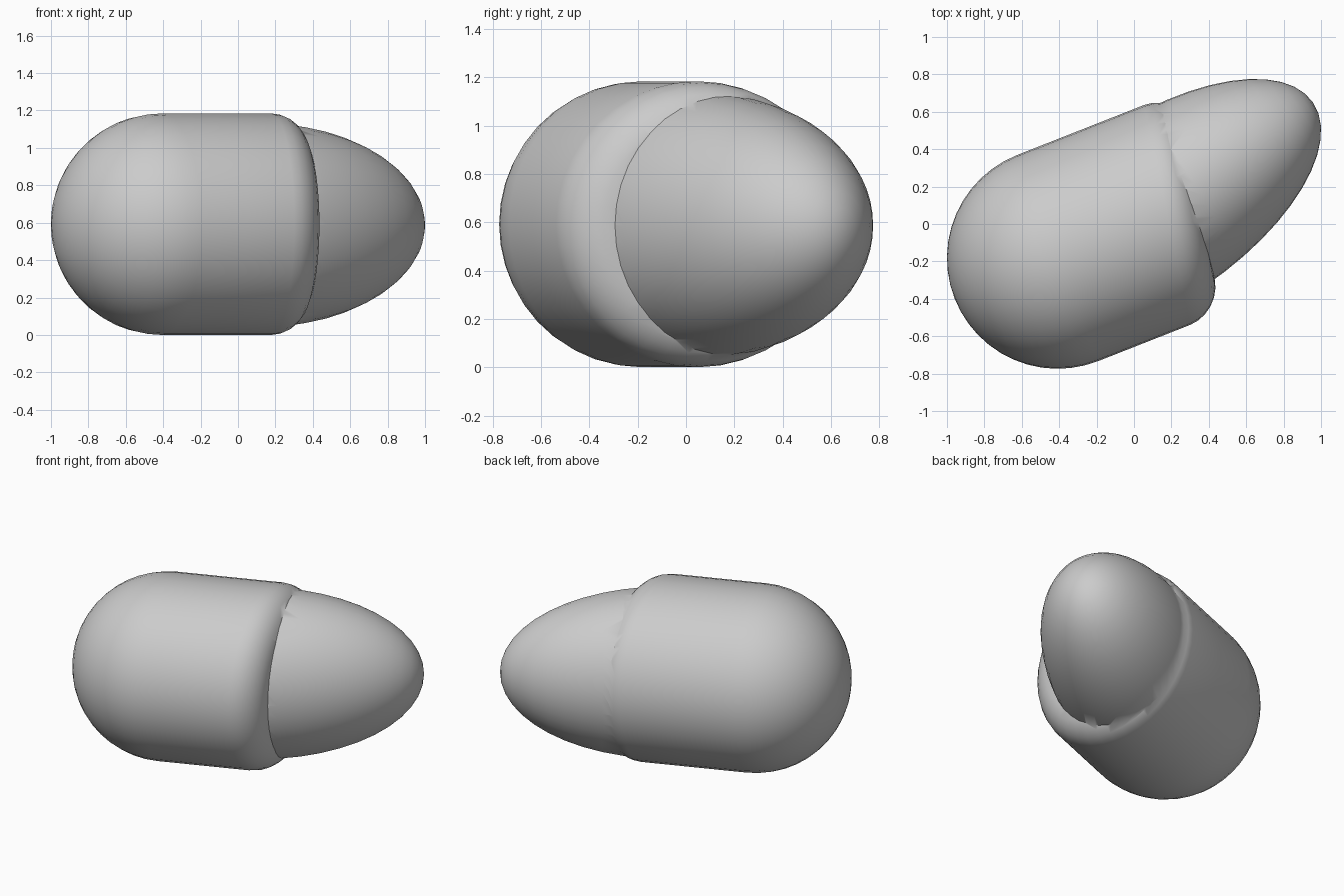
import bpy, bmesh, math
from mathutils import Matrix, Vector

if "Cube" in bpy.data.objects:
    bpy.data.objects.remove(bpy.data.objects["Cube"])

R, ZC = 0.592, 0.592


def activate(ob):
    bpy.ops.object.select_all(action='DESELECT')
    ob.select_set(True)
    bpy.context.view_layer.objects.active = ob


def finish(bm, name):
    bmesh.ops.recalc_face_normals(bm, faces=bm.faces)
    me = bpy.data.meshes.new(name)
    bm.to_mesh(me)
    bm.free()
    ob = bpy.data.objects.new(name, me)
    bpy.context.collection.objects.link(ob)
    return ob


# Rounded barrel: half-sphere back, straight wall, softly rounded slanted end
profile = []
for i in range(13):
    a = math.pi / 2 * i / 12
    profile.append((-R * math.cos(a), R * math.sin(a)))
profile.append((0.32, R))
fr = 0.18
for i in range(7):
    a = math.pi / 2 * i / 6
    profile.append((0.63 + fr * math.sin(a), R - fr + fr * math.cos(a)))
profile.append((0.63 + fr, 0))

bm = bmesh.new()
verts = [bm.verts.new((t, 0, r)) for t, r in profile]
edges = [bm.edges.new(p) for p in zip(verts, verts[1:])]
bmesh.ops.spin(bm, geom=verts + edges, cent=(0, 0, 0), axis=(1, 0, 0),
               angle=2 * math.pi, steps=40)
bmesh.ops.remove_doubles(bm, verts=bm.verts, dist=1e-4)
for v in bm.verts:
    if v.co.x > 0.01:
        v.co.x += 0.17 * v.co.y * min(v.co.x / 0.6, 1)
bm.transform(Matrix.Translation((-0.408, -0.182, ZC)) @
             Matrix.Rotation(math.radians(21.5), 4, 'Z'))
body = finish(bm, "rounded_body")

# Egg-shaped nose growing out of the slanted end
bm = bmesh.new()
bmesh.ops.create_uvsphere(bm, u_segments=40, v_segments=24, radius=1)
bm.transform(Matrix.Translation((0.1, 0.068, 0.587)) @
             Matrix.Rotation(math.radians(34.1), 4, 'Z') @
             Matrix.Diagonal((1.036, 0.488, 0.548, 1)) @
             Matrix.Rotation(math.radians(90), 4, 'Y'))
nose = finish(bm, "egg_nose")

# Merge into one skin
mod = body.modifiers.new("union", 'BOOLEAN')
mod.operation = 'UNION'
mod.solver = 'EXACT'
mod.object = nose
activate(body)
bpy.ops.object.modifier_apply(modifier=mod.name)
bpy.data.objects.remove(nose, do_unlink=True)
bpy.ops.object.shade_smooth_by_angle(angle=math.radians(40))
